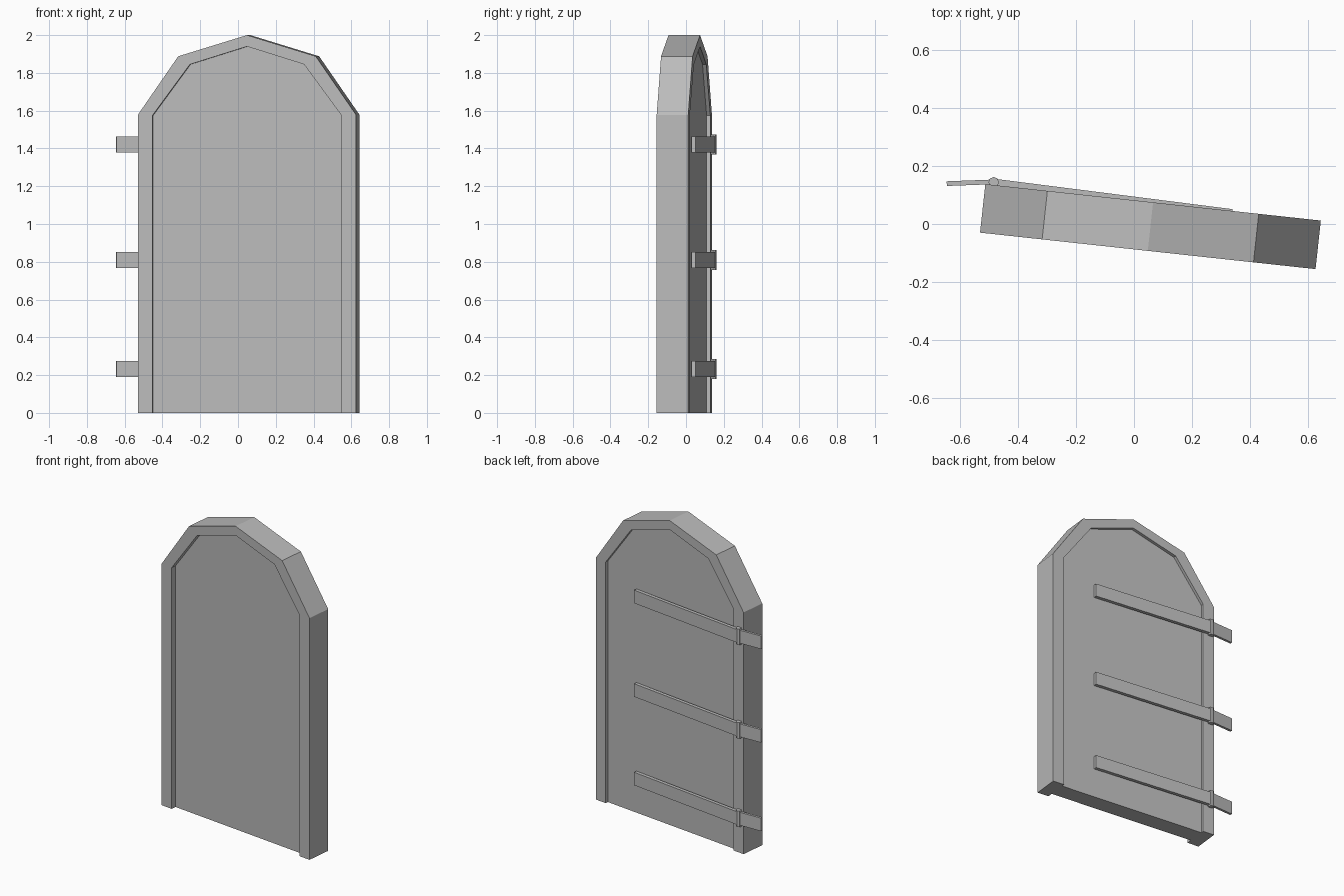
import bpy
import bmesh
import math
from mathutils import Matrix, Vector

cube = bpy.data.objects.get("Cube")
if cube:
    bpy.data.objects.remove(cube, do_unlink=True)

GREY = (0.5, 0.5, 0.5, 1)
grey = bpy.data.materials.new("plain grey")
grey.use_nodes = True
grey.diffuse_color = GREY
grey.node_tree.nodes["Principled BSDF"].inputs["Base Color"].default_value = GREY

# The door stands slightly turned; local y runs from its front to its back
PLACE = Matrix.Translation((0.0475, -0.0925, 0)) @ Matrix.Rotation(math.radians(-6.2), 4, "Z")
THICK, FRONT_RECESS, BACK_RECESS = 0.168, 0.035, 0.02


def finish(name, bm, matrix=Matrix()):
    bmesh.ops.recalc_face_normals(bm, faces=bm.faces)
    bm.transform(matrix)
    mesh = bpy.data.meshes.new(name)
    bm.to_mesh(mesh)
    bm.free()
    mesh.materials.append(grey)
    obj = bpy.data.objects.new(name, mesh)
    bpy.context.collection.objects.link(obj)
    return obj


def arch(half):
    """Mirror half an arch, listed from the foot to the peak."""
    return [(-x, z) for x, z in half] + [(x, z) for x, z in half[-2::-1]]


def prism(name, outlines, y0, y1, matrix=Matrix()):
    """Extrude flat xz outlines that share edges from y0 to y1."""
    bm = bmesh.new()
    for outline in outlines:
        bm.faces.new([bm.verts.new((x, y0, z)) for x, z in outline])
    bmesh.ops.remove_doubles(bm, verts=bm.verts, dist=1e-5)
    made = bmesh.ops.extrude_face_region(bm, geom=bm.faces[:], use_keep_orig=True)
    moved = [v for v in made["geom"] if isinstance(v, bmesh.types.BMVert)]
    bmesh.ops.translate(bm, verts=moved, vec=(0, y1 - y0, 0))
    return finish(name, bm, matrix)


def strap(name, start, end, thick, z, height):
    """Flat bar whose back face runs from start to end in plan."""
    run = Vector(end) - Vector(start)
    bm = bmesh.new()
    bmesh.ops.create_cube(bm, size=1)
    bmesh.ops.translate(bm, verts=bm.verts, vec=(0.5, -0.5, 0))
    bmesh.ops.scale(bm, verts=bm.verts, vec=(run.length, thick, height))
    turn = Matrix.Rotation(math.atan2(run.y, run.x), 4, "Z")
    return finish(name, bm, Matrix.Translation((*start, z)) @ turn)


# Arched frame, open at the foot
outer = arch([(0.581, 0), (0.581, 1.578), (0.366, 1.888), (0, 2)])
inner = arch([(0.503, 0), (0.503, 1.575), (0.304, 1.845), (0, 1.94)])
bands = [(outer[i], outer[i + 1], inner[i + 1], inner[i]) for i in range(len(outer) - 1)]
prism("door_frame", bands, 0, THICK, PLACE)

# Panel set back from the frame on both sides
prism("door_panel", [inner], FRONT_RECESS, THICK - BACK_RECESS, PLACE)

# Three hinges: long strap on the door, short leaf beyond its edge, knuckle between
for label, z in (("lower", 0.232), ("middle", 0.81), ("upper", 1.421)):
    strap(label + "_hinge_strap", (-0.475, 0.155), (0.34, 0.051), 0.022, z, 0.085)
    strap(label + "_hinge_leaf", (-0.645, 0.147), (-0.483, 0.153), 0.016, z, 0.085)
    bm = bmesh.new()
    bmesh.ops.create_cone(bm, cap_ends=True, segments=8, radius1=0.018,
                          radius2=0.018, depth=0.105)
    finish(label + "_hinge_knuckle", bm, Matrix.Translation((-0.483, 0.144, z)))
